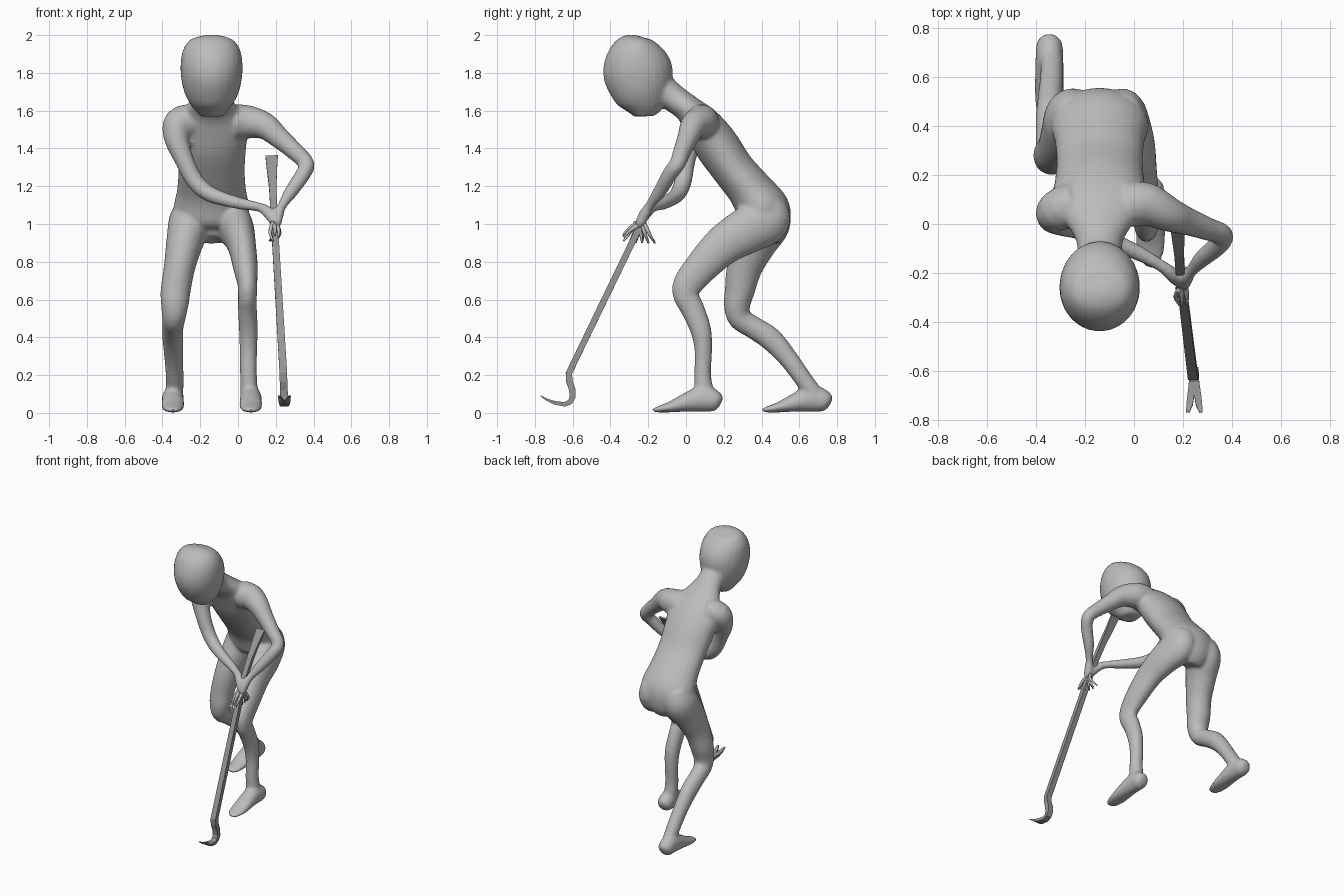
import bpy
import bmesh
import math
from mathutils import Vector

cube = bpy.data.objects.get("Cube")
if cube:
    bpy.data.objects.remove(cube, do_unlink=True)

X_AXIS = Vector((1, 0, 0))
Y_AXIS = Vector((0, 1, 0))


def make_material(name, value):
    material = bpy.data.materials.new(name)
    material.use_nodes = True
    colour = (value, value, value, 1)
    material.diffuse_color = colour
    material.node_tree.nodes["Principled BSDF"].inputs["Base Color"].default_value = colour
    return material


def smooth_path(points, steps):
    """Interpolate centres and radii with a Catmull-Rom spline."""
    result = []
    last = len(points) - 1
    for i in range(last):
        before, start = points[max(i - 1, 0)], points[i]
        end, after = points[i + 1], points[min(i + 2, last)]
        for step in range(steps):
            t = step / steps
            result.append([
                b + t * (c - a) / 2
                + t * t * (a - 2.5 * b + 2 * c - d / 2)
                + t ** 3 * (1.5 * (b - c) + (d - a) / 2)
                for a, b, c, d in zip(before, start, end, after)])
    result.append(list(points[last]))
    return result


def loft(bm, points, side_axis=X_AXIS, sides=24, steps=4):
    """Skin elliptical rings (x, y, z, side radius, depth radius) along a path."""
    path = smooth_path(points, steps)
    centres = [Vector(p[:3]) for p in path]
    rings = []
    square = sides == 4
    phase = math.pi / 4 if square else 0
    scale = math.sqrt(2) if square else 1
    for i, point in enumerate(path):
        tangent = Vector((0, 0, 0))
        if i > 0:
            tangent += (centres[i] - centres[i - 1]).normalized()
        if i < len(path) - 1:
            tangent += (centres[i + 1] - centres[i]).normalized()
        tangent.normalize()
        side = (side_axis - tangent * side_axis.dot(tangent)).normalized()
        depth = tangent.cross(side)
        ring = []
        for k in range(sides):
            angle = phase + math.tau * k / sides
            offset = side * point[3] * math.cos(angle) + depth * point[-1] * math.sin(angle)
            ring.append(bm.verts.new(centres[i] + offset * scale))
        rings.append(ring)
    for lower, upper in zip(rings, rings[1:]):
        for k in range(sides):
            n = (k + 1) % sides
            bm.faces.new((lower[k], lower[n], upper[n], upper[k]))
    bm.faces.new(rings[0][::-1])
    bm.faces.new(rings[-1])


def finish(bm, name, material, smooth=True):
    bmesh.ops.recalc_face_normals(bm, faces=bm.faces[:])
    mesh = bpy.data.meshes.new(name)
    bm.to_mesh(mesh)
    bm.free()
    mesh.materials.append(material)
    for polygon in mesh.polygons:
        polygon.use_smooth = smooth
    obj = bpy.data.objects.new(name, mesh)
    bpy.context.collection.objects.link(obj)
    return obj


skin = make_material("light grey skin", 0.5)
steel = make_material("dark grey steel", 0.3)

# Head and trunk share one centre line in x
MIDDLE = -.14
head = [(-.27, 2, .03, .02), (-.272, 1.977, .112, .09), (-.27, 1.92, .152, .145),
        (-.262, 1.85, .164, .178), (-.25, 1.78, .162, .183), (-.235, 1.7, .145, .16),
        (-.222, 1.63, .11, .122), (-.218, 1.57, .06, .055)]
trunk = [(-.16, 1.74, .09, .085), (-.07, 1.67, .095, .075), (.01, 1.61, .14, .075),
         (.085, 1.53, .2, .1), (.16, 1.42, .185, .118), (.25, 1.29, .177, .113),
         (.34, 1.18, .183, .12), (.41, 1.07, .2, .142), (.435, .98, .15, .115),
         (.42, .915, .08, .07)]

# Legs, from buttock to ankle
left_leg = [(-.05, .45, 1.12, .08, .08), (-.045, .43, 1.03, .102, .128),
            (-.005, .33, .97, .09, .125), (.02, .2, .89, .075, .108),
            (.04, .08, .77, .065, .09), (.05, .01, .68, .052, .08),
            (.05, 0, .62, .05, .068), (.05, .035, .55, .05, .063),
            (.055, .078, .44, .05, .056), (.055, .092, .33, .046, .047),
            (.055, .088, .2, .045, .045), (.06, .1, .08, .048, .055)]
right_leg = [(-.23, .45, 1.12, .085, .08), (-.25, .43, 1.02, .115, .128),
             (-.283, .365, .9, .098, .115), (-.31, .31, .77, .083, .095),
             (-.33, .285, .65, .08, .08), (-.335, .27, .57, .073, .07),
             (-.34, .285, .5, .062, .062), (-.345, .36, .45, .056, .06),
             (-.345, .45, .39, .055, .062), (-.34, .54, .29, .05, .052),
             (-.335, .62, .18, .047, .048), (-.335, .69, .08, .045, .05)]

# Foot profile from heel to toe, used at both ankles
foot = [(.185, .05, .025, .03), (.16, .06, .052, .055), (.09, .075, .057, .07),
        (0, .055, .06, .05), (-.08, .032, .06, .03), (-.15, .018, .045, .016),
        (-.18, .012, .015, .008)]

# Arms with round sections, from shoulder to palm
left_arm = [(-.02, .08, 1.54, .095), (.055, .08, 1.54, .088), (.14, .04, 1.52, .072),
            (.22, .01, 1.455, .057), (.3, -.02, 1.385, .048), (.362, -.045, 1.32, .043),
            (.345, -.085, 1.265, .041), (.28, -.14, 1.17, .036), (.235, -.19, 1.1, .025),
            (.215, -.215, 1.06, .03), (.205, -.24, 1.01, .028), (.2, -.255, .98, .018)]
right_arm = [(-.24, .08, 1.545, .092), (-.312, .055, 1.53, .086), (-.325, .025, 1.45, .066),
             (-.285, 0, 1.34, .051), (-.23, -.015, 1.23, .047), (-.16, -.04, 1.165, .043),
             (-.07, -.08, 1.13, .037), (.03, -.125, 1.105, .031), (.11, -.17, 1.09, .025),
             (.15, -.2, 1.07, .03), (.18, -.23, 1.03, .028), (.195, -.25, .99, .018)]

# Body: overlapping lofts fused into one smooth skin
bm = bmesh.new()
for profile in (head, trunk):
    loft(bm, [(MIDDLE, *p) for p in profile])
for leg in (left_leg, right_leg):
    loft(bm, leg)
for foot_x, shift_y in ((.068, 0), (-.345, .58)):
    loft(bm, [(foot_x, y + shift_y, *rest) for y, *rest in foot])
for arm in (left_arm, right_arm):
    loft(bm, arm, side_axis=Y_AXIS)
body = finish(bm, "body", skin)
remesh = body.modifiers.new("fuse", "REMESH")
remesh.mode = "VOXEL"
remesh.voxel_size = 0.01
remesh.use_smooth_shade = True
relax = body.modifiers.new("relax", "SMOOTH")
relax.factor = 0.5
relax.iterations = 10

# Fingers: a fan of short tapered tubes for each hand
for name, palm, reach in (("left_fingers", Vector((.205, -.24, 1.0)), .025),
                          ("right_fingers", Vector((.185, -.245, 1.01)), -.035)):
    bm = bmesh.new()
    for k in range(4):
        spread = k / 3 - .5
        root = palm + Vector((0, spread * .04, 0))
        knuckle = root + Vector((spread * .03, spread * .03 + reach * .5, -.055))
        tip = root + Vector((-.01 - spread * .02, spread * .06 + reach, -.1))
        loft(bm, [(*root, .012), (*knuckle, .009), (*tip, .005)], sides=8)
    thumb = palm + Vector((.01, -.05, -.03))
    loft(bm, [(*palm, .014), (*thumb, .01), (*(thumb + Vector((0, -.04, -.04))), .005)], sides=8)
    finish(bm, name, skin)

# Crowbar: flared blade swept backward, straight shaft, hooked foot
bm = bmesh.new()
bar = [(.178, .015, 1.36, .033, .006), (.18, -.05, 1.28, .026, .01),
       (.184, -.115, 1.2, .02, .014), (.188, -.183, 1.1, .018, .016),
       (.193, -.238, 1, .018, .017), (.24, -.62, .21, .02, .017),
       (.241, -.618, .17, .02, .017), (.243, -.603, .125, .02, .017),
       (.244, -.6, .085, .02, .016), (.244, -.613, .058, .02, .014),
       (.245, -.642, .045, .021, .012), (.246, -.7, .054, .028, .009)]
loft(bm, bar, sides=4, steps=1)
for side in (-1, 1):
    loft(bm, [(.246 + side * .014, -.698, .054, .014, .009),
              (.246 + side * .019, -.735, .069, .013, .006),
              (.246 + side * .027, -.768, .09, .007, .002)], sides=4, steps=1)
finish(bm, "crowbar", steel, smooth=False)
